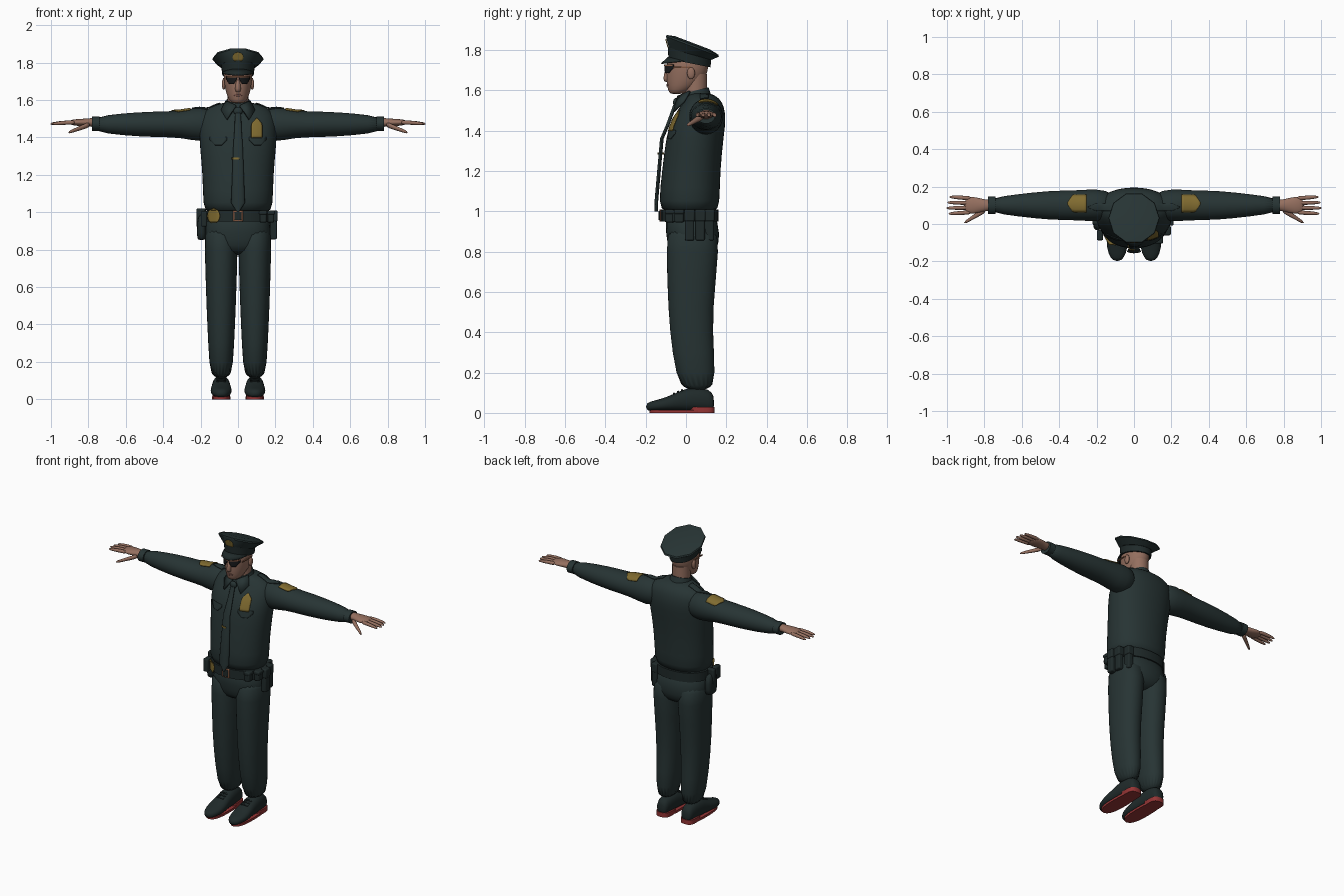
import bpy, bmesh
from math import sin, cos, pi, copysign, radians, sqrt
from mathutils import Matrix
from mathutils.bvhtree import BVHTree

if "Cube" in bpy.data.objects:
    bpy.data.objects.remove(bpy.data.objects["Cube"])


def material(name, *rgb):
    mat = bpy.data.materials.new(name)
    mat.use_nodes = True
    mat.diffuse_color = (*rgb, 1)
    shader = mat.node_tree.nodes["Principled BSDF"]
    shader.inputs["Base Color"].default_value = (*rgb, 1)
    shader.inputs["Roughness"].default_value = .7
    return mat


uniform = material("dark green uniform", .02, .034, .034)
leather = material("dark leather", .014, .023, .023)
skin = material("skin", .3, .16, .115)
lip = material("lip", .22, .1, .08)
gold = material("dull gold", .22, .15, .03)
red = material("red sole", .3, .035, .035)
copper = material("copper buckle", .26, .11, .06)
glass = material("black glass", .008, .009, .01)


def finish(name, bm, mat, smooth=False, mirror=False, thick=0, bevel=0):
    """Turn a bmesh into a shaded object with its modifiers."""
    bmesh.ops.recalc_face_normals(bm, faces=bm.faces)
    mesh = bpy.data.meshes.new(name)
    bm.to_mesh(mesh)
    bm.free()
    mesh.materials.append(mat)
    mesh.shade_smooth()
    if not smooth:
        mesh.set_sharp_from_angle(angle=radians(38))
    obj = bpy.data.objects.new(name, mesh)
    bpy.context.collection.objects.link(obj)
    if thick:
        solid = obj.modifiers.new("thickness", "SOLIDIFY")
        solid.thickness, solid.offset = thick, 0
    if bevel:
        rounding = obj.modifiers.new("bevel", "BEVEL")
        rounding.width, rounding.segments = bevel, 3
    if smooth:
        subdivision = obj.modifiers.new("smooth", "SUBSURF")
        subdivision.levels = subdivision.render_levels = 1
    if mirror:
        obj.modifiers.new("mirror", "MIRROR").use_mirror_merge = False
    return obj


def loft(name, axis, rows, mat, sides=20, square=2, smooth=True, mirror=False):
    """Skin over rings: position, two centres, two radii, optional tilt."""
    bm = bmesh.new()
    rings = []
    for along, a, b, width, depth, *tilt in rows:
        ring = []
        for i in range(sides):
            c, s = cos(2 * pi * i / sides), sin(2 * pi * i / sides)
            u = a + width * copysign(abs(c) ** (2 / square), c)
            v = b + depth * copysign(abs(s) ** (2 / square), s)
            z = along + (tilt[0] * (v - b) if tilt else 0)
            point = {"x": (along, u, v), "y": (u, along, v), "z": (u, v, z)}[axis]
            ring.append(bm.verts.new(point))
        rings.append(ring)
    for low, high in zip(rings, rings[1:]):
        for i in range(sides):
            j = (i + 1) % sides
            bm.faces.new((low[i], low[j], high[j], high[i]))
    bm.faces.new(rings[0])
    bm.faces.new(rings[-1])
    return finish(name, bm, mat, smooth, mirror)


def upright(name, rows, mat, x=0, **options):
    """Vertical loft: height, half width, front y, back y."""
    rows = [(z, x, (front + back) / 2, width, (back - front) / 2) for z, width, front, back in rows]
    return loft(name, "z", rows, mat, **options)


def bar(t):
    return 1


def shield(t):
    return min(1, 1.6 * (1 - t) + .1)


def oval(t):
    return sqrt(1 - t * t) + .1


def teardrop(t):
    return min(1, .9 + t / 2)


def plate(name, facing, centre, size, shape, targets, mat, gap=.004, mirror=False):
    """Thin shaped plate, half length by half width, laid on the targets."""
    bpy.context.view_layer.update()
    graph = bpy.context.evaluated_depsgraph_get()
    trees = [BVHTree.FromObject(target, graph) for target in targets]
    bm = bmesh.new()
    grid, last = [], 1
    for step in range(-4, 5):
        t = step / 4
        line = []
        for side in range(-3, 4):
            u, v = size[1] * shape(t) * side / 3, size[0] * t
            if facing == "front":
                start, way = (centre[0] + u, -1, centre[1] + v), (0, 1, 0)
            else:
                start, way = (centre[0] + v, centre[1] + u, 3), (0, 0, -1)
            hits = [hit[3] for hit in (tree.ray_cast(start, way) for tree in trees) if hit[0]]
            last = min(hits) if hits else last
            line.append(bm.verts.new([p + d * (last - gap) for p, d in zip(start, way)]))
        grid.append(line)
    for low, high in zip(grid, grid[1:]):
        for i in range(len(low) - 1):
            bm.faces.new((low[i], low[i + 1], high[i + 1], high[i]))
    return finish(name, bm, mat, mirror=mirror, thick=.005)


def placed(centre, size):
    return Matrix.Translation(centre) @ Matrix.Diagonal((*size, 1))


def box(name, centre, size, mat, bevel=.008, mirror=False):
    bm = bmesh.new()
    bmesh.ops.create_cube(bm, size=1, matrix=placed(centre, size))
    return finish(name, bm, mat, mirror=mirror, bevel=bevel)


def ball(name, centre, size, mat, mirror=False):
    bm = bmesh.new()
    bmesh.ops.create_uvsphere(bm, u_segments=16, v_segments=10, radius=1, matrix=placed(centre, size))
    return finish(name, bm, mat, smooth=True, mirror=mirror)


# Shirt, sleeves and cuffs
shirt = upright("shirt", [
    (.99, .17, -.11, .15), (1.03, .19, -.14, .17), (1.2, .19, -.12, .17), (1.38, .21, -.1, .19),
    (1.46, .21, -.07, .2), (1.52, .2, -.03, .19), (1.56, .16, 0, .17), (1.59, .08, .01, .12)],
    uniform, square=2.2)
sleeves = loft("sleeves", "x", [(x, .1, 1.47, depth, height) for x, depth, height in (
    (.1, .07, .07), (.2, .09, .1), (.3, .08, .07), (.45, .08, .07), (.62, .06, .06), (.78, .04, .04))],
    uniform, mirror=True)
loft("cuffs", "x", [(x, .1, 1.473, .046, .038) for x in (.74, .78)], uniform, smooth=False, mirror=True)

# Trousers
upright("trouser_seat", [
    (1.02, .17, -.11, .15), (.88, .18, -.1, .17), (.82, .17, -.09, .16), (.77, .12, -.06, .12)],
    uniform, square=2.3)
upright("trouser_legs", [
    (.93, .09, -.09, .15), (.84, .09, -.1, .17), (.5, .08, -.09, .13), (.3, .07, -.07, .14),
    (.09, .06, -.03, .15)], uniform, x=.09, square=2.2, mirror=True)

# Shoes, soles, heels and laces
shoes = loft("shoes", "y", [(y, .09, (top + .01) / 2, width, (top - .01) / 2) for y, width, top in (
    (.14, .03, .08), (.12, .04, .12), (.03, .05, .13), (-.03, .05, .11), (-.09, .06, .08),
    (-.16, .05, .06), (-.2, .02, .05))], leather, square=2.3, mirror=True)
upright("soles", [(z, .05, -.18, .13) for z in (0, .015)], red, x=.09, square=2.6, smooth=False, mirror=True)
upright("heels", [(z, .046, .02, .142) for z in (0, .03)], red, x=.09, square=3, smooth=False, mirror=True)
for i in range(3):
    plate(f"lace_{i}", "top", (.09, .02 * i - .06), (.025, .004), bar, [shoes], leather, mirror=True)

# Hands
loft("palms", "x", [(x, .1, 1.48, width, thick) for x, width, thick in (
    (.75, .03, .03), (.8, .03, .02), (.86, .05, .02), (.91, .04, .01))], skin, mirror=True)
for i, finger in enumerate(("index", "middle", "ring", "little")):
    spread = (i - 1.5) / 40
    reach = .14 - .012 * abs(i - 1.3)
    loft(finger + "_fingers", "x", [
        (.87 + reach * k / 4, .1 + spread * (1 + k / 20), 1.48 - k * k / 2000, r, r)
        for k, r in enumerate((.012, .012, .012, .01, .006))], skin, sides=8, mirror=True)
loft("thumbs", "x", [
    (.79 + .04 * k, .08 - .025 * k, 1.47 - .015 * k, .02 - .004 * k, .017 - .003 * k)
    for k in range(4)], skin, sides=10, mirror=True)

# Head, nose, ears and mouth
upright("neck", [(z, .056, -.01, .105) for z in (1.52, 1.68)], skin, smooth=False)
head = upright("head", [
    (1.58, .03, -.08, -.02), (1.6, .05, -.09, .03), (1.65, .07, -.1, .1), (1.74, .08, -.1, .12),
    (1.78, .07, -.08, .1)], skin)
upright("nose", [(1.64, .01, -.1, -.07), (1.65, .02, -.12, -.07), (1.72, .01, -.1, -.07)], skin, sides=10)
ball("ears", (.076, .025, 1.685), (.011, .02, .03), skin, mirror=True)
plate("mouth", "front", (0, 1.626), (.005, .022), oval, [head], lip, gap=.001)

# Sunglasses
plate("lenses", "front", (.034, 1.706), (.021, .027), teardrop, [head], glass, gap=.009, mirror=True)
plate("glasses_bar", "front", (0, 1.724), (.004, .06), bar, [head], copper, gap=.012)
box("glasses_arms", (.076, -.02, 1.715), (.006, .09, .007), copper, bevel=.001, mirror=True)

# Peaked cap
loft("cap_band", "z", [(1.735, 0, .017, .084, .104, -.2), (1.785, 0, .018, .09, .108, -.27)],
     leather, sides=32, smooth=False)
crown = loft("cap_crown", "z", [
    (1.78, 0, .02, .095, .11, -.28), (1.817, 0, .032, .137, .138, -.38), (1.826, 0, .032, .134, .135, -.38),
    (1.836, 0, .032, .09, .09, -.38)], uniform, sides=10, smooth=False)
bm = bmesh.new()
strips = []
for i in range(17):
    angle = radians(195 + 150 * i / 16)
    reach = sin(pi * i / 16)
    strips.append([bm.verts.new((
        cos(angle) * (.086 + .014 * k * reach), .016 + sin(angle) * (.102 + .036 * k * reach),
        1.745 + (.02 - .032 * k) * reach)) for k in (0, 1)])
for one, two in zip(strips, strips[1:]):
    bm.faces.new((one[0], one[1], two[1], two[0]))
finish("cap_visor", bm, leather, thick=.005)
plate("cap_badge", "front", (0, 1.828), (.027, .026), oval, [crown], gold)

# Collar
loft("collar_band", "z", [(1.54, 0, .05, .08, .08, .25), (1.6, 0, .05, .062, .062, .25)], uniform, smooth=False)
bm = bmesh.new()
bm.faces.new([bm.verts.new(p) for p in (
    (.01, -.04, 1.57), (.064, .02, 1.595), (.09, -.01, 1.545), (.06, -.06, 1.495))])
finish("collar_flaps", bm, uniform, thick=.01, mirror=True)

# Tie with knot and clip
tie = loft("tie", "z", [(z, 0, y, width, .009) for z, y, width in (
    (1.54, -.05, .015), (1.43, -.09, .02), (1.36, -.12, .025), (1.05, -.147, .037), (1, -.148, .005))],
    uniform, smooth=False)
ball("tie_knot", (0, -.05, 1.54), (.025, .015, .022), uniform)
plate("tie_clip", "front", (-.012, 1.287), (.005, .02), bar, [tie, shirt], gold)

# Badges, pocket flaps and shoulder straps
plate("chest_badge", "front", (.1, 1.45), (.052, .029), shield, [shirt], gold, gap=.006)
plate("pocket_flaps", "front", (.105, 1.38), (.022, .045), teardrop, [shirt], uniform, gap=.002, mirror=True)
plate("shoulder_patches", "top", (.305, .11), (.05, .047), shield, [sleeves], gold, mirror=True)
plate("shoulder_straps", "top", (.17, .09), (.075, .02), shield, [sleeves, shirt], uniform, mirror=True)

# Belt, buckle and badge
belt = upright("belt", [(z, .182, -.125, .162) for z in (.95, 1.01)], leather, square=2.2, smooth=False)
plate("buckle", "front", (0, .98), (.03, .026), bar, [belt], copper)
plate("buckle_centre", "front", (0, .98), (.022, .018), bar, [belt], leather, gap=.008)
plate("belt_badge", "front", (-.13, .98), (.04, .03), oval, [belt], gold, gap=.008)

# Pouches along the left hip
for i in range(5):
    angle = radians(22 * i - 45)
    x, y = .19 * cos(angle), .02 + .14 * sin(angle)
    tall = .06 if i < 2 else .15
    box(f"belt_pouch_{i}", (x, y, 1.005 - tall / 2), (.036, .046, tall), leather)
    box(f"pouch_flap_{i}", (x, y, 1.01 - tall / 5), (.044, .052, tall * .4), leather)

# Holster on the right hip
upright("holster", [(.85, .02, -.02, .05), (.87, .026, -.03, .065), (1, .022, -.04, .065)],
        leather, x=-.195, square=3)
box("holster_strap", (-.197, .012, .97), (.05, .03, .1), leather)
box("side_pouch", (-.182, -.06, .965), (.034, .055, .085), leather)
